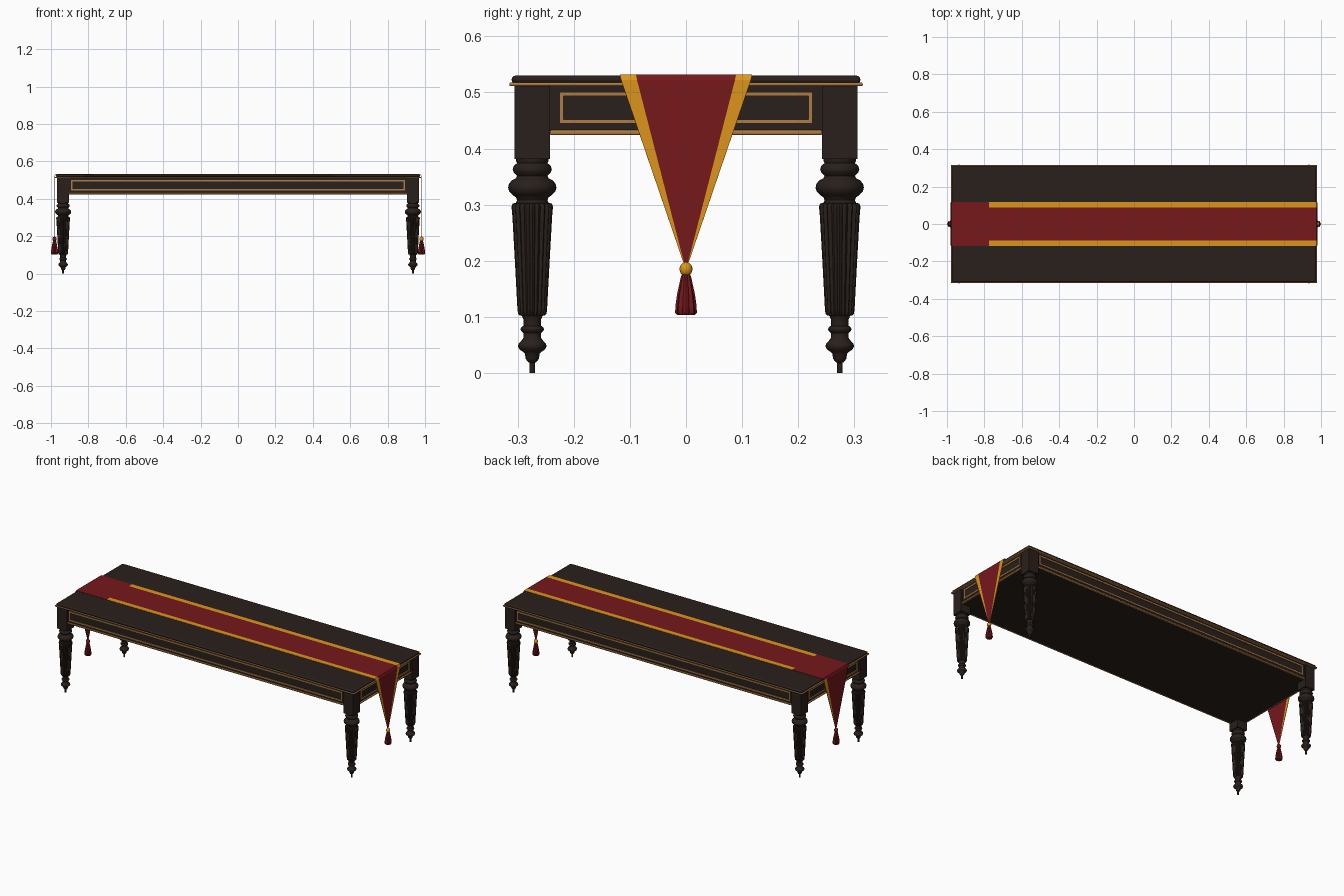
import bpy, bmesh, math
from mathutils import Matrix, Vector

if "Cube" in bpy.data.objects:
    bpy.data.objects.remove(bpy.data.objects["Cube"])


def material(name, rgb):
    m = bpy.data.materials.new(name)
    m.diffuse_color = (*rgb, 1)
    m.use_nodes = True
    m.node_tree.nodes["Principled BSDF"].inputs["Base Color"].default_value = m.diffuse_color
    return m


WOOD = material("dark_wood", (0.022, 0.014, 0.011))
TRIM = material("gilt_trim", (0.42, 0.20, 0.06))
RED = material("red_cloth", (0.18, 0.009, 0.011))
GOLD = material("gold_cloth", (0.72, 0.30, 0.012))


def finish(bm, name, mats, smooth=None, bevel=0, segments=2):
    bmesh.ops.recalc_face_normals(bm, faces=bm.faces)
    me = bpy.data.meshes.new(name)
    bm.to_mesh(me)
    bm.free()
    for m in mats:
        me.materials.append(m)
    ob = bpy.data.objects.new(name, me)
    bpy.context.collection.objects.link(ob)
    if bevel:
        b = ob.modifiers.new("bevel", 'BEVEL')
        b.width, b.segments = bevel, segments
    if smooth:
        bpy.ops.object.select_all(action='DESELECT')
        ob.select_set(True)
        bpy.context.view_layer.objects.active = ob
        bpy.ops.object.shade_smooth_by_angle(angle=math.radians(smooth))
    return ob


def add_box(bm, lo, hi):
    lo, hi = Vector(lo), Vector(hi)
    mat = Matrix.Translation((lo + hi) / 2) @ Matrix.Diagonal((*(hi - lo), 1))
    bmesh.ops.create_cube(bm, size=1, matrix=mat)


def box(name, lo, hi, mat, **kw):
    bm = bmesh.new()
    add_box(bm, lo, hi)
    return finish(bm, name, [mat], **kw)


def lathe(name, profile, loc, mat, segs=32, flutes=0, depth=0, smooth=40):
    """Revolve (radius, z) points; flutes press rounded grooves into the radius."""
    bm = bmesh.new()
    rings = []
    for r, z in profile:
        ring = []
        for i in range(segs):
            a = 2 * math.pi * i / segs
            k = r * (1 - depth * (1 - abs(math.cos(a * flutes / 2)))) if flutes else r
            ring.append(bm.verts.new((loc[0] + k * math.cos(a), loc[1] + k * math.sin(a), z)))
        rings.append(ring)
    for a, b in zip(rings, rings[1:]):
        for i in range(segs):
            j = (i + 1) % segs
            bm.faces.new((a[i], a[j], b[j], b[i]))
    bm.faces.new(rings[0])
    bm.faces.new(rings[-1])
    return finish(bm, name, [mat], smooth=smooth)


# Table top with rounded edge, gilt moulding and apron body
box("table_top", (-.973, -.311, .515), (.973, .311, .53), WOOD, bevel=.008, segments=3, smooth=30)
box("top_moulding", (-.978, -.315, .511), (.978, .315, .518), TRIM, bevel=.003, smooth=30)
box("apron", (-.959, -.298, .425), (.959, .298, .513), WOOD)


# Gilt panel frames and lower beads on all four apron sides
def bar(bm, axis, s, face, proud, a0, a1, z0, z1):
    d0, d1 = sorted((s * (face - .004), s * (face + proud)))
    if axis == 'x':
        add_box(bm, (a0, d0, z0), (a1, d1, z1))
    else:
        add_box(bm, (d0, a0, z0), (d1, a1, z1))


for side, axis, s, face, half, end in (("front", 'x', -1, .298, .892, .905), ("back", 'x', 1, .298, .892, .905),
                                       ("left", 'y', -1, .959, .225, .243), ("right", 'y', 1, .959, .225, .243)):
    bm = bmesh.new()
    t, z0, z1 = .007, .445, .501
    bar(bm, axis, s, face, .004, -half, half, z0, z0 + t)
    bar(bm, axis, s, face, .004, -half, half, z1 - t, z1)
    bar(bm, axis, s, face, .004, -half, -half + t, z0 + t, z1 - t)
    bar(bm, axis, s, face, .004, half - t, half, z0 + t, z1 - t)
    finish(bm, side + "_panel_frame", [TRIM])
    bm = bmesh.new()
    bar(bm, axis, s, face, .006, -end, end, .424, .433)
    finish(bm, side + "_lower_bead", [TRIM], bevel=.003, smooth=30)

# Turned legs: square block, rings, fluted taper, pointed foot
COLLAR = [(.028, .385), (.029, .378), (.027, .374), (.033, .369), (.035, .363), (.033, .357), (.027, .351),
          (.029, .347), (.037, .343), (.042, .336), (.043, .330), (.041, .323), (.035, .317), (.029, .313),
          (.027, .308), (.030, .302), (.030, .298)]
SHAFT = [(.030, .303), (.035, .302), (.037, .296), (.0355, .28), (.031, .20), (.0265, .115), (.0255, .106),
         (.022, .102)]
FOOT = [(.022, .105), (.018, .101), (.016, .096), (.016, .084), (.020, .081), (.021, .078), (.020, .075),
        (.016, .071), (.016, .062), (.019, .058), (.024, .053), (.0255, .048), (.023, .042), (.017, .038),
        (.013, .034), (.012, .026), (.009, .021), (.005, .018), (.005, 0)]
for fb, sy in (("front", -1), ("back", 1)):
    for lr, sx in (("left", -1), ("right", 1)):
        n, x, y, h = f"{fb}_{lr}_leg", sx * .935, sy * .274, .032
        box(n + "_block", (x - h, y - h, .381), (x + h, y + h, .513), WOOD)
        lathe(n + "_collar", COLLAR, (x, y), WOOD)
        lathe(n + "_fluted_shaft", SHAFT, (x, y), WOOD, segs=80, flutes=20, depth=.13)
        lathe(n + "_foot", FOOT, (x, y), WOOD)

# Runner: three strips along the top, tapering to a point over each end
bm = bmesh.new()
stations = [(-.981, .19, .02), (-.981, .522, .98), (-.976, .5315, 1), (-.775, .5315, 1),
            (.976, .5315, 1), (.981, .522, .98), (.981, .19, .02)]
rows = [[bm.verts.new((x, y * k, z)) for y in (-.118, -.089, .089, .118)] for x, z, k in stations]
for i, (a, b) in enumerate(zip(rows, rows[1:])):
    for j in range(3):
        f = bm.faces.new((a[j], b[j], b[j + 1], a[j + 1]))
        gold = j != 1 and (i >= 3 or (i == 0 and j == 2))  # left end is mostly plain red
        f.material_index = int(gold)
runner = finish(bm, "table_runner", [RED, GOLD])
sol = runner.modifiers.new("thickness", 'SOLIDIFY')
sol.thickness, sol.offset = .002, -1

# Tassels with round knots
KNOT = [(.011 * math.sin(math.pi * i / 10) + .0005, .185 + .0125 * math.cos(math.pi * i / 10)) for i in range(11)]
SKIRT = [(.006, .178), (.009, .172), (.012, .158), (.016, .140), (.0185, .122), (.0195, .107), (.015, .103)]
for lr, sx, mat in (("left", -1, RED), ("right", 1, GOLD)):
    lathe(lr + "_tassel_knot", KNOT, (sx * .981, 0), mat, segs=16)
    lathe(lr + "_tassel_skirt", SKIRT, (sx * .981, 0), RED, segs=32, flutes=8, depth=.2)
